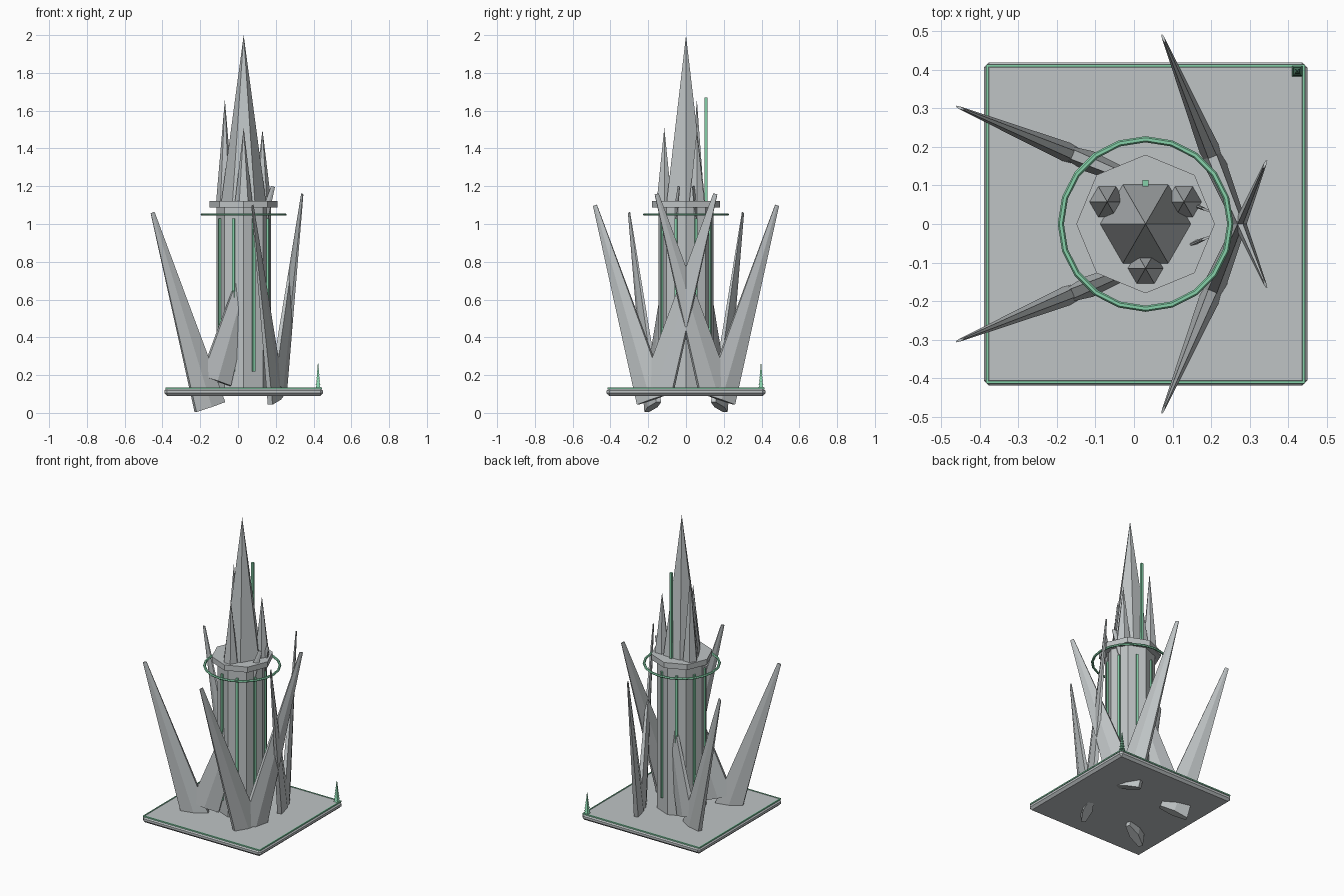
import bpy, bmesh, math
from mathutils import Matrix, Vector

if "Cube" in bpy.data.objects:
    bpy.data.objects.remove(bpy.data.objects["Cube"])

CX = 0.03  # tower axis


def material(name, rgb):
    m = bpy.data.materials.new(name)
    m.diffuse_color = (*rgb, 1)
    m.use_nodes = True
    m.node_tree.nodes["Principled BSDF"].inputs["Base Color"].default_value = m.diffuse_color
    return m


STONE = material("pale_grey_stone", (0.52, 0.55, 0.56))
GREEN = material("glowing_green", (0.24, 0.64, 0.40))


def finish(name, bm, mat):
    bmesh.ops.recalc_face_normals(bm, faces=bm.faces[:])
    me = bpy.data.meshes.new(name)
    bm.to_mesh(me)
    bm.free()
    me.materials.append(mat)
    ob = bpy.data.objects.new(name, me)
    bpy.context.collection.objects.link(ob)
    return ob


def cone(name, sides, r1, r2, z0, z1, x, y, mat, turn=0.0):
    bm = bmesh.new()
    bmesh.ops.create_cone(bm, cap_ends=True, segments=sides, radius1=r1, radius2=r2, depth=z1 - z0,
                          matrix=Matrix.Translation((x, y, (z0 + z1) / 2)) @ Matrix.Rotation(turn, 4, 'Z'))
    bmesh.ops.dissolve_degenerate(bm, dist=1e-6, edges=bm.edges[:])
    return finish(name, bm, mat)


def box(name, size, loc, mat, turn=0.0):
    bm = bmesh.new()
    bmesh.ops.create_cube(bm, size=1, matrix=Matrix.Translation(loc) @ Matrix.Rotation(turn, 4, 'Z')
                          @ Matrix.Diagonal((*size, 1)))
    return finish(name, bm, mat)


# base plate with chamfered edges
base = box("base_plate", (0.84, 0.84, 0.042), (CX, 0, 0.111), STONE)
bev = base.modifiers.new("chamfer", 'BEVEL')
bev.width = 0.014
bev.segments = 1

# green inlay around the top edge of the base
for s in (-1, 1):
    box("base_trim_side", (0.007, 0.827, 0.008), (CX + s * 0.411, 0, 0.130), GREEN)
    box("base_trim_end", (0.827, 0.007, 0.008), (CX, s * 0.411, 0.130), GREEN)

# octagonal column, cap and light strips
cone("column", 8, 0.145, 0.145, 0.12, 1.09, CX, 0, STONE)
cone("column_cap", 8, 0.18, 0.18, 1.087, 1.122, CX, 0, STONE)
for k in range(8):
    a = math.radians(22.5 + 45 * k)
    box("light_strip", (0.016, 0.014, 0.81),
        (CX + 0.136 * math.cos(a), 0.136 * math.sin(a), 0.625), GREEN, a)

# floating ring below the cap
bm = bmesh.new()
N = 20
rows = []
for i in range(N):
    a = 2 * math.pi * i / N
    rows.append([bm.verts.new((CX + (0.22 + 0.008 * math.cos(t)) * math.cos(a),
                               (0.22 + 0.008 * math.cos(t)) * math.sin(a),
                               1.05 + 0.007 * math.sin(t)))
                 for t in [math.pi / 3 * j for j in range(6)]])
for i in range(N):
    p, q = rows[i], rows[(i + 1) % N]
    for j in range(6):
        bm.faces.new((p[j], q[j], q[(j + 1) % 6], p[(j + 1) % 6]))
finish("halo_ring", bm, GREEN)

# main spire and three smaller ones
cone("main_spire", 6, 0.118, 0, 1.12, 2.0, CX, 0, STONE, math.pi / 2)
for deg, top in ((30, 1.50), (150, 1.66), (270, 1.51)):
    a = math.radians(deg)
    cone("small_spire", 6, 0.046, 0, 1.12, top,
         CX + 0.115 * math.cos(a), 0.115 * math.sin(a), STONE, math.pi / 2)

# antenna behind the main spire
box("antenna", (0.016, 0.016, 0.55), (CX, 0.106, 1.395), GREEN)


# forked crystal blades: flattened six-sided cones leaning apart in one plane
def blade(name, centre, direction, u, z, lean):
    bm = bmesh.new()
    bmesh.ops.create_cone(bm, cap_ends=True, segments=6, radius1=0.1, radius2=0.013, depth=1.08,
                          matrix=Matrix.Translation((0, 0, 0.54)))
    mat = (Matrix.Translation(Vector((centre[0], centre[1], 0))) @ Matrix.Rotation(direction, 4, 'Z')
           @ Matrix.Translation((u, 0, z)) @ Matrix.Rotation(lean, 4, 'Y')
           @ Matrix.Diagonal((1, 0.28, 1, 1)))
    bmesh.ops.transform(bm, matrix=mat, verts=bm.verts[:])
    finish(name, bm, STONE)


LEAN = math.radians(17.7)
for deg in (45, 135, 225, 315):
    a = math.radians(deg)
    c = (CX + 0.246 * math.cos(a), 0.246 * math.sin(a))
    left = 90 < deg < 270
    d = a / 2 + math.pi / 2
    outer_z, inner_z = (0.031, 0.17) if left else (0.07, 0.13)
    blade("outer_blade", c, d, 0.005, outer_z, LEAN)
    blade("inner_blade", c, d, -0.028, inner_z, -LEAN)

# tiny tiered beacon on the corner of the base
for i in range(7):
    r = 0.021 * (1 - i / 8)
    z = 0.13 + 0.0175 * i
    cone("corner_beacon_tier", 4, r, r * 0.45, z, z + 0.0185, 0.424, 0.397, GREEN, math.pi / 4)
cone("corner_beacon_tip", 4, 0.004, 0, 0.25, 0.265, 0.424, 0.397, GREEN, math.pi / 4)
